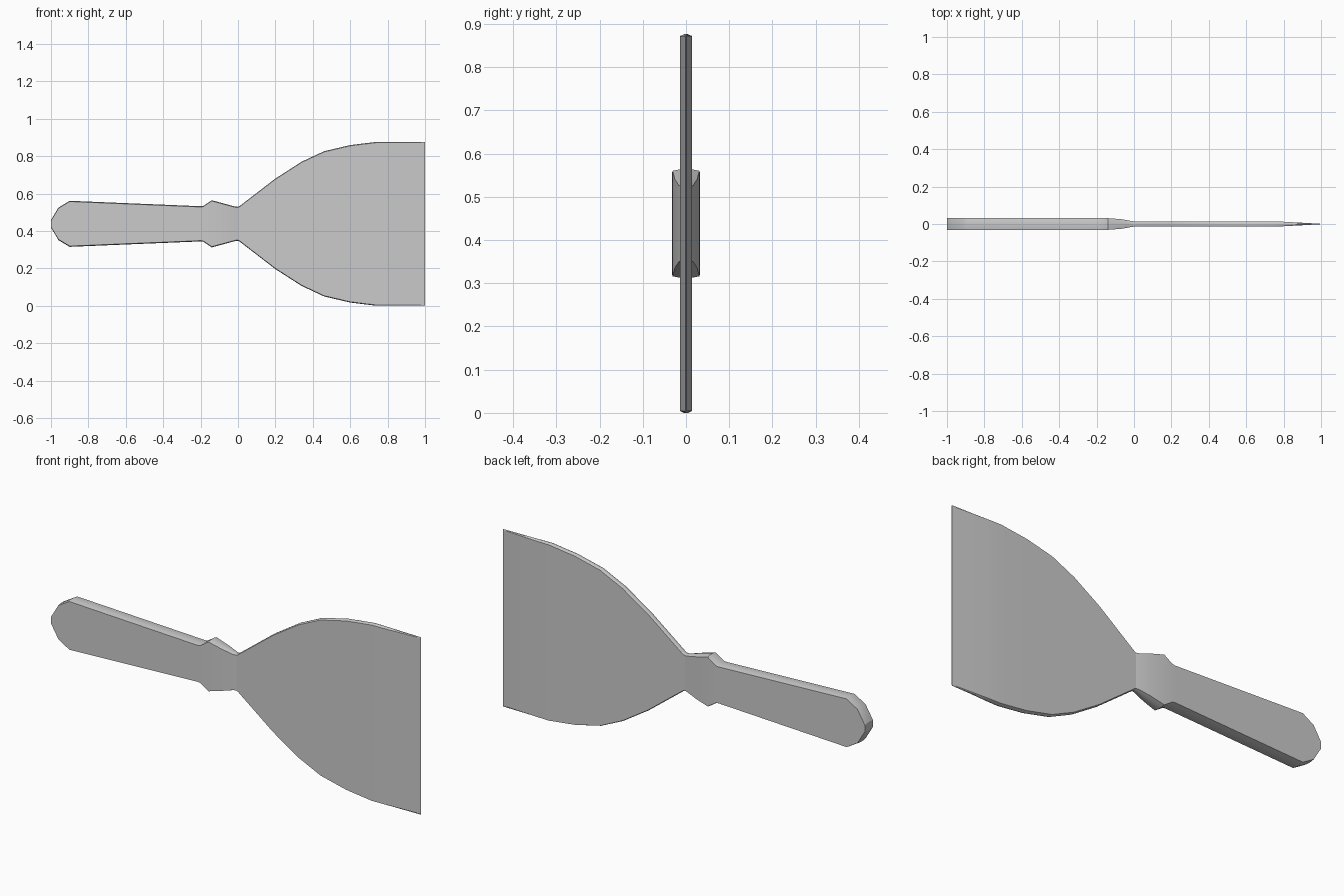
import bpy, bmesh

if "Cube" in bpy.data.objects:
    bpy.data.objects.remove(bpy.data.objects["Cube"])

MID_Z = 0.438


def loft(name, stations):
    """Skin six-sided-edge sections given as (x, half height, half thickness)."""
    bm = bmesh.new()
    rings = []
    for x, h, t in stations:
        c = min(0.004, h * 0.2)      # slight crown along the rim
        k = t * 0.35
        quarter = [(t, h - c), (k, h)]
        pts = quarter + [(-y, z) for y, z in reversed(quarter)]
        pts += [(-y, -z) for y, z in pts]
        rings.append([bm.verts.new((x, y, MID_Z + z)) for y, z in pts])
    for a, b in zip(rings, rings[1:]):
        for i in range(len(a)):
            j = (i + 1) % len(a)
            bm.faces.new((a[i], a[j], b[j], b[i]))
    bm.faces.new(rings[0])
    bm.faces.new(rings[-1])
    # leave the two parts open where they meet at the neck
    bm.faces.ensure_lookup_table()
    joint = [f for f in bm.faces if all(abs(v.co.x) < 1e-5 for v in f.verts)]
    bmesh.ops.recalc_face_normals(bm, faces=bm.faces[:])
    bmesh.ops.delete(bm, geom=joint, context='FACES_ONLY')
    mesh = bpy.data.meshes.new(name)
    bm.to_mesh(mesh)
    bm.free()
    ob = bpy.data.objects.new(name, mesh)
    bpy.context.collection.objects.link(ob)
    bpy.ops.object.select_all(action='DESELECT')
    ob.select_set(True)
    bpy.context.view_layer.objects.active = ob
    bpy.ops.object.shade_smooth_by_angle()
    return ob


# Handle: rounded butt, tapering grip, small finger guard, neck
loft("handle", [
    (-1.0, 0.02, 0.032), (-0.96, 0.087, 0.032), (-0.90, 0.123, 0.032),
    (-0.20, 0.094, 0.032), (-0.185, 0.096, 0.032), (-0.14, 0.126, 0.031),
    (-0.07, 0.107, 0.026), (-0.015, 0.092, 0.0165), (0.0, 0.091, 0.0135),
])

# Blade: flaring curve, then thinned to a straight scraping edge
loft("blade", [
    (0.0, 0.091, 0.0135), (0.01, 0.096, 0.0135), (0.20, 0.242, 0.0135),
    (0.34, 0.332, 0.0135), (0.46, 0.388, 0.0135), (0.60, 0.421, 0.0135),
    (0.74, 0.438, 0.0135), (0.80, 0.438, 0.012), (0.90, 0.438, 0.0068),
    (1.0, 0.438, 0.001),
])
